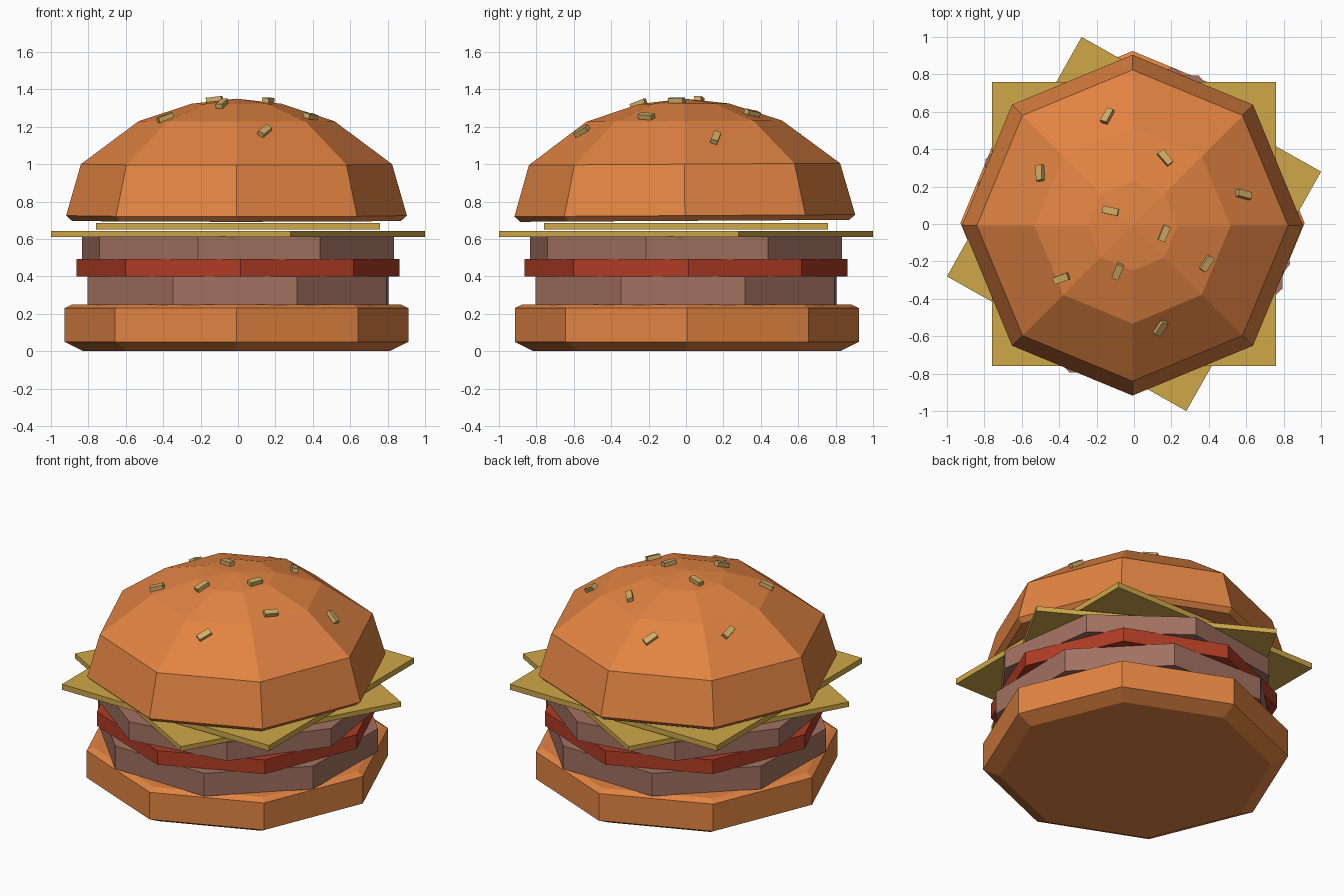
import bpy, bmesh, math
from mathutils import Vector, Matrix
from mathutils.bvhtree import BVHTree

if "Cube" in bpy.data.objects:
    bpy.data.objects.remove(bpy.data.objects["Cube"])


def material(name, rgb):
    m = bpy.data.materials.new(name)
    m.diffuse_color = (*rgb, 1)
    m.use_nodes = True
    m.node_tree.nodes["Principled BSDF"].inputs["Base Color"].default_value = m.diffuse_color
    return m


BUN = material("bun orange", (0.76, 0.23, 0.055))
MEAT = material("meat brown", (0.36, 0.165, 0.12))
TOMATO = material("tomato red", (0.43, 0.045, 0.018))
CHEESE = material("cheese yellow", (0.62, 0.39, 0.065))
SEED = material("sesame tan", (0.62, 0.42, 0.13))


def make_object(name, bm, mat):
    bmesh.ops.recalc_face_normals(bm, faces=bm.faces)
    me = bpy.data.meshes.new(name)
    bm.to_mesh(me)
    me.materials.append(mat)
    ob = bpy.data.objects.new(name, me)
    bpy.context.collection.objects.link(ob)
    return ob


def lathe(profile, sides=8, turn=0.0, centre=(0, 0), apex=None):
    """Stack of polygon rings (radius, z), capped flat or with an apex."""
    bm = bmesh.new()
    rings = []
    for r, z in profile:
        angles = [math.radians(turn) + math.tau * i / sides for i in range(sides)]
        rings.append([bm.verts.new((centre[0] + r * math.cos(a),
                                    centre[1] + r * math.sin(a), z)) for a in angles])
    for lo, hi in zip(rings, rings[1:]):
        for i in range(sides):
            j = (i + 1) % sides
            bm.faces.new((lo[i], lo[j], hi[j], hi[i]))
    bm.faces.new(rings[0][::-1])
    if apex is None:
        bm.faces.new(rings[-1])
    else:
        tip = bm.verts.new((centre[0], centre[1], apex))
        for i in range(sides):
            bm.faces.new((rings[-1][i], rings[-1][(i + 1) % sides], tip))
    return bm


# Bottom bun
make_object("bottom_bun", lathe([(0.82, 0), (0.92, 0.05), (0.92, 0.23), (0.88, 0.25)],
                                centre=(-0.008, 0.005)), BUN)

# Patties and tomato slice
make_object("lower_patty", lathe([(0.865, 0.248), (0.865, 0.40)], turn=21.4), MEAT)
make_object("tomato_slice", lathe([(0.863, 0.398), (0.863, 0.492)], turn=0.8), TOMATO)
make_object("upper_patty", lathe([(0.861, 0.49), (0.861, 0.612)], turn=30.6), MEAT)

# Cheese slices
r_low = math.hypot(1.0, 0.28)
make_object("lower_cheese", lathe([(r_low, 0.61), (r_low, 0.642)], 4,
                                  math.degrees(math.atan2(0.28, 1.0))), CHEESE)
r_up = 0.76 * math.sqrt(2)
make_object("upper_cheese", lathe([(r_up, 0.65), (r_up, 0.686)], 4, 45), CHEESE)

# Domed top bun, very slightly tilted
top = lathe([(0.88, 0.697), (0.911, 0.725), (0.832, 1.0), (0.523, 1.23), (0.24, 1.323)],
            centre=(-0.008, -0.008), apex=1.35)
bmesh.ops.rotate(top, verts=top.verts, cent=(0, 0, 1.0),
                 matrix=Matrix.Rotation(0.006, 3, 'X'))
make_object("top_bun", top, BUN)
tree = BVHTree.FromBMesh(top)

# Sesame seeds: x, y, heading in degrees, laid on the bun surface
seeds = [(-0.14, 0.57, 75), (0.165, 0.35, -52), (-0.495, 0.27, 103), (0.58, 0.155, -3),
         (-0.125, 0.07, -12), (0.16, -0.05, 68), (-0.085, -0.25, 68),
         (0.385, -0.21, 55), (-0.385, -0.29, 20), (0.14, -0.55, 70)]
for n, (x, y, heading) in enumerate(seeds):
    point, normal, _, _ = tree.ray_cast(Vector((x, y, 3)), Vector((0, 0, -1)))
    a = math.radians(heading)
    along = Vector((math.cos(a), math.sin(a), 0))
    along = (along - normal * along.dot(normal)).normalized()
    across = normal.cross(along)
    rot = Matrix((along, across, normal)).transposed().to_4x4()
    bm = bmesh.new()
    bmesh.ops.create_cube(bm, size=1)
    bmesh.ops.transform(bm, verts=bm.verts, matrix=Matrix.Translation(point + normal * 0.01)
                        @ rot @ Matrix.Diagonal((0.085, 0.038, 0.032, 1)))
    make_object(f"sesame_seed_{n + 1}", bm, SEED)
